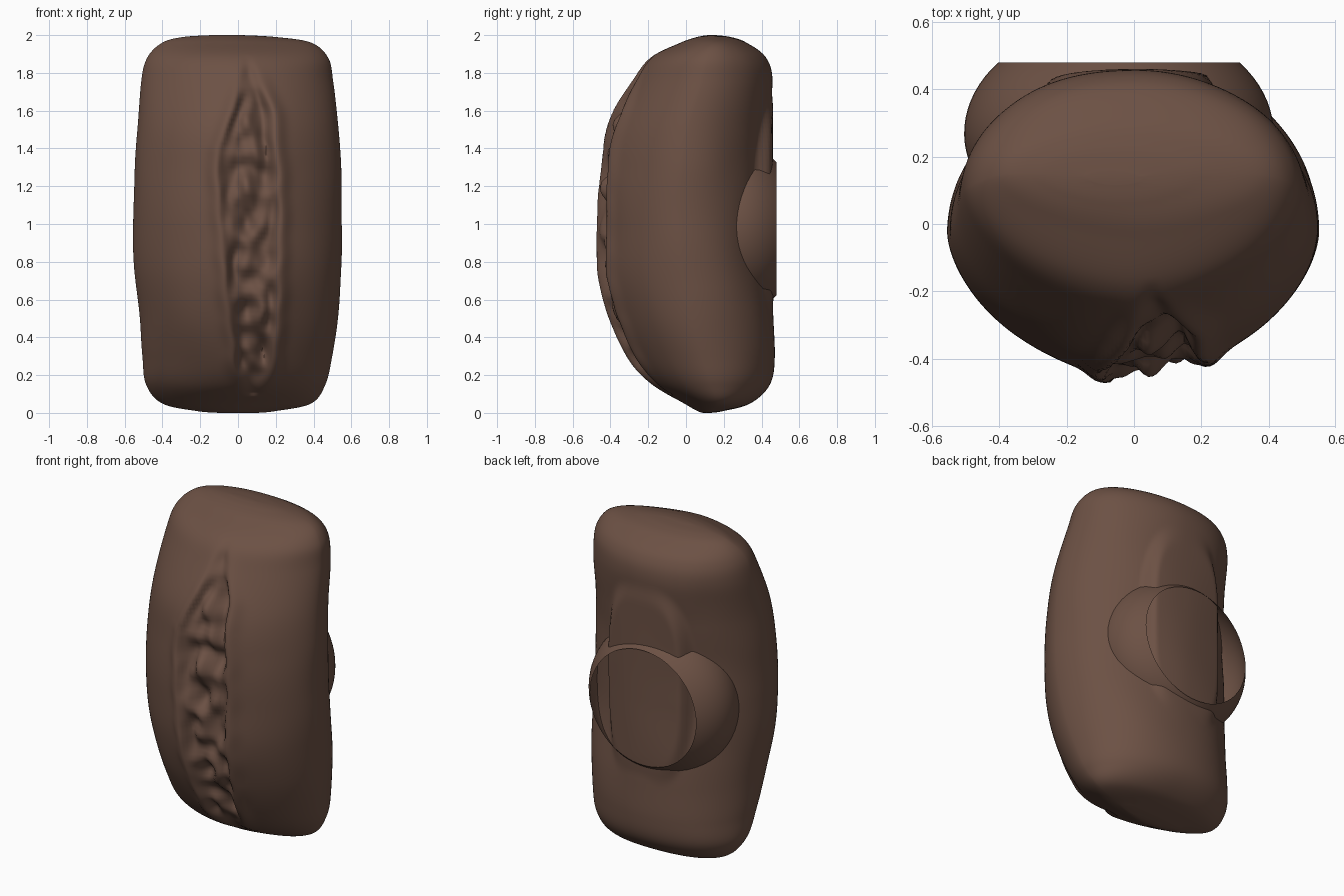
import bpy, bmesh, math
from mathutils import Vector, noise

old = bpy.data.objects.get("Cube")
if old:
    bpy.data.objects.remove(old, do_unlink=True)

crust = bpy.data.materials.new("brown_crust")
crust.use_nodes = True
colour = (0.15, 0.082, 0.058, 1)
crust.diffuse_color = colour
bsdf = crust.node_tree.nodes["Principled BSDF"]
bsdf.inputs["Base Color"].default_value = colour
bsdf.inputs["Roughness"].default_value = 0.9

# Loaf profile: height, right side x, left side x, front y, back y
PROFILE = [
    (2.0, -.14, .02, .12, .16), (1.99, -.29, .2, .06, .24),
    (1.96, -.4, .39, -.03, .32), (1.88, -.48, .48, -.19, .42),
    (1.75, -.515, .505, -.28, .455), (1.5, -.535, .53, -.4, .425),
    (1.25, -.55, .545, -.445, .405), (1.0, -.555, .55, -.46, .41),
    (.75, -.545, .545, -.455, .435), (.5, -.52, .53, -.39, .465),
    (.3, -.505, .5, -.29, .47), (.15, -.485, .465, -.17, .44),
    (.05, -.4, .39, -.01, .34), (.01, -.22, .2, .06, .2),
    (0, -.1, .1, .09, .13)]

# Split in the crust: height, one edge x, other edge x
SPLIT = [(1.88, .04, .06), (1.6, .0, .16), (1.4, -.09, .19), (1.0, -.07, .2),
         (.7, -.05, .2), (.4, -.01, .18), (.1, .03, .13)]


def smooth(a, b, v):
    t = min(max((v - a) / (b - a), 0), 1)
    return t * t * (3 - 2 * t)


def catmull(rows, u):
    i = min(int(u), len(rows) - 2)
    t = u - i
    p = [rows[min(max(i + k, 0), len(rows) - 1)] for k in (-1, 0, 1, 2)]
    return [b + t * (c - a + t * (2*a - 5*b + 4*c - d + t * (3*b - 3*c + d - a))) / 2
            for a, b, c, d in zip(*p)]


def split_edges(z):
    for a, b in zip(SPLIT, SPLIT[1:]):
        if b[0] <= z <= a[0]:
            t = (a[0] - z) / (a[0] - b[0])
            return [a[k] + t * (b[k] - a[k]) for k in (1, 2)]
    return None


def loaf_point(u, ang):
    z, x0, x1, y0, y1 = catmull(PROFILE, u)
    mid = (y0 + y1) / 2
    c, s = math.cos(ang), math.sin(ang)
    power = 2 / 1.72 if s < 0 else 2 / 2.05
    x = (x0 + x1) / 2 + (x1 - x0) / 2 * math.copysign(abs(c) ** power, c)
    y = mid + (y1 - y0) / 2 * math.copysign(abs(s) ** power, s)
    if s < 0:
        # torn, lumpy split with raised lips
        edges = split_edges(z)
        if edges:
            wob = 0.02 * noise.noise(Vector((0, 7, z * 6)))
            a, b = edges[0] + wob, edges[1] - wob
            inside = smooth(a - .025, a + .04, x) * (1 - smooth(b - .04, b + .025, x))
            fade = smooth(.1, .3, z) * (1 - smooth(1.6, 1.88, z))
            lump = noise.noise(Vector((x * 11, 3, z * 9)))
            y += inside * (.015 + .03 * fade + .055 * lump * (.3 + fade))
            for e in (a - .03, b + .03):
                y -= .025 * fade * math.exp(-((x - e) / .04) ** 2)
    else:
        # raised flat oval pad down the back
        oval = (abs(x + .02) / .27) ** 3 + (abs(z - 1.1) / .6) ** 3
        pad = .46 - .4 * x * x
        y += max(pad - y, 0) * (1 - smooth(.6, 1.15, oval))
    # gentle overall unevenness
    n = noise.noise(Vector((x * 3, y * 3, z * 3)))
    return x * (1 + .012 * n), y + .01 * n * min(1, abs(s) * 2), z


def skin(name, rings, caps):
    bm = bmesh.new()
    loops = [[bm.verts.new(p) for p in ring] for ring in rings]
    for low, high in zip(loops, loops[1:]):
        for i in range(len(low)):
            j = (i + 1) % len(low)
            bm.faces.new((low[i], low[j], high[j], high[i]))
    if caps:
        bm.faces.new(loops[0])
        bm.faces.new(loops[-1][::-1])
    bmesh.ops.recalc_face_normals(bm, faces=bm.faces)
    mesh = bpy.data.meshes.new(name)
    bm.to_mesh(mesh)
    bm.free()
    mesh.materials.append(crust)
    obj = bpy.data.objects.new(name, mesh)
    bpy.context.collection.objects.link(obj)
    bpy.ops.object.select_all(action="DESELECT")
    obj.select_set(True)
    bpy.context.view_layer.objects.active = obj
    bpy.ops.object.shade_smooth_by_angle(angle=math.radians(60))


# Loaf body
STEPS, SIDES = 10, 220
rows = (len(PROFILE) - 1) * STEPS
skin("loaf", [[loaf_point(r / STEPS, math.tau * k / SIDES) for k in range(SIDES)]
              for r in range(rows + 1)], True)

# Open rounded collar on the back, cut flat at its rim
collar = []
for r in range(13):
    tilt = -.25 + (.675 + .25) * r / 12
    wide, deep = math.cos(tilt), math.sin(tilt)
    collar.append([(-.045 + .46 * wide * math.cos(a), .27 + .336 * deep,
                    .975 + .45 * wide * math.sin(a))
                   for a in (math.tau * k / 64 for k in range(64))])
skin("back_collar", collar, False)
